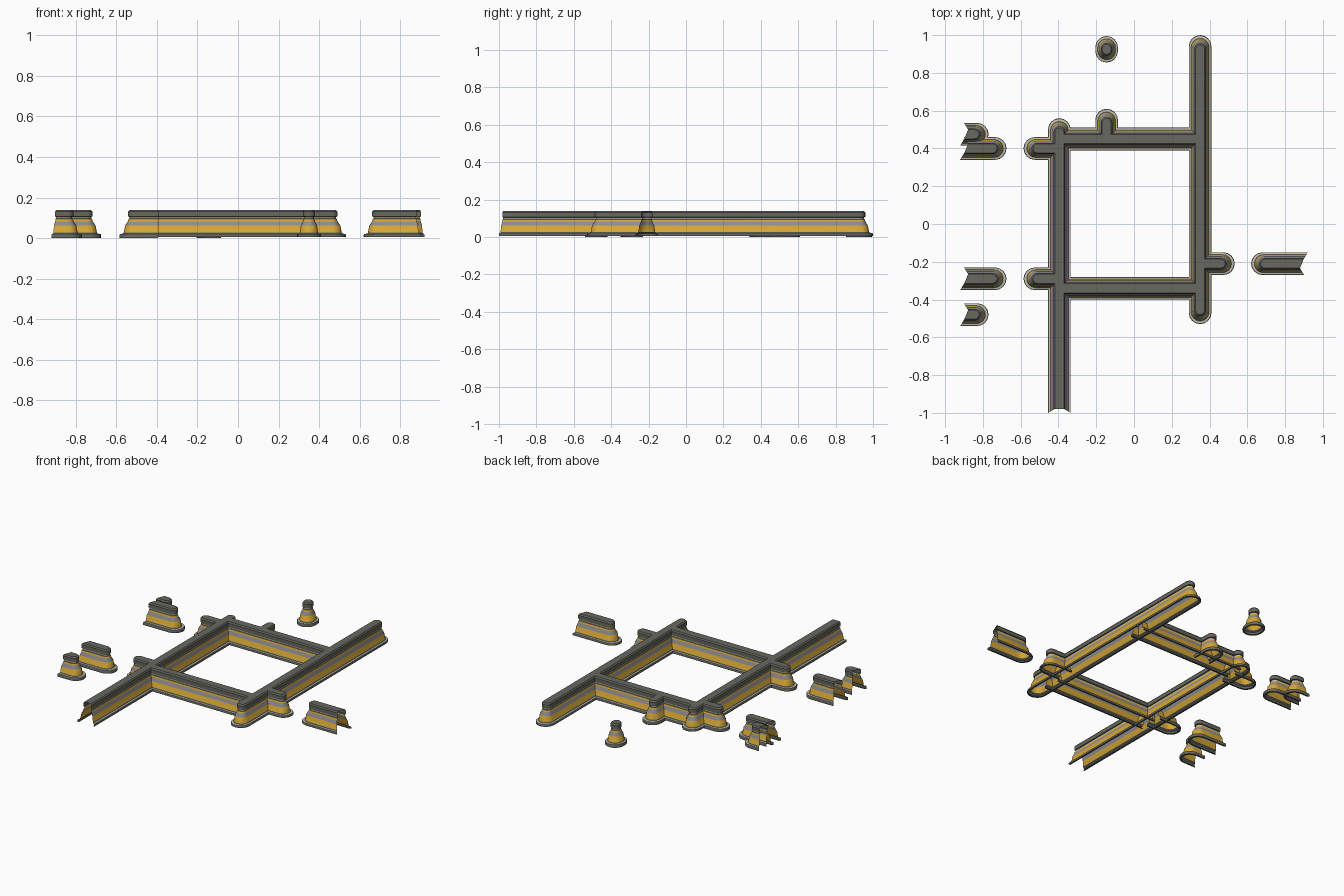
import bpy
import bmesh
from math import cos, pi, radians, sin
from mathutils import Vector

cube = bpy.data.objects.get("Cube")
if cube:
    bpy.data.objects.remove(cube, do_unlink=True)


def material(name, rgb):
    m = bpy.data.materials.new(name)
    m.use_nodes = True
    m.diffuse_color = (*rgb, 1)
    m.node_tree.nodes["Principled BSDF"].inputs["Base Color"].default_value = (*rgb, 1)
    return m


DARK, OCHRE, GREY, PALE = range(4)
MATERIALS = [
    material("dark stone", (0.135, 0.14, 0.115)),
    material("ochre plaster", (0.68, 0.39, 0.035)),
    material("grey plaster", (0.27, 0.27, 0.30)),
    material("pale trim", (0.55, 0.54, 0.48)),
]

# Wall section: half width, height, colour of the band that ends here
BASE = 0.06
SECTION = [
    (0.05, 0.0, DARK), (BASE, 0.0, DARK), (BASE, 0.015, DARK),
    (0.058, 0.020, DARK), (0.048, 0.022, PALE), (0.045, 0.027, DARK),
    (0.040, 0.062, OCHRE), (0.030, 0.083, GREY),
    (0.028, 0.094, OCHRE), (0.025, 0.096, DARK), (0.025, 0.102, PALE),
    (0.025, 0.105, DARK), (0.030, 0.107, DARK), (0.030, 0.13, DARK),
    (0.024, 0.138, DARK),
]
ARC_STEPS = 8


def end_points(half, length, style, taper, skew):
    """Outline of one end, from its right side to its left side."""
    inset = BASE - half
    if style == "join":
        return [(length, -half), (length, half)]
    if style == "cut":
        u = length - 0.6 * inset
        return [(u - skew, -half), (u, half)]
    centre = length - taper * inset - half
    angles = [pi * (i / ARC_STEPS - 0.5) for i in range(ARC_STEPS + 1)]
    return [(centre + half * cos(t), half * sin(t)) for t in angles]


def wall(name, start, end, first="cap", last="cap", lift=0.0, taper=1.4, skew=0.0):
    """Loft the section along a straight run; cut and join ends stay open."""
    a, b = Vector(start), Vector(end)
    mid, axis = (a + b) / 2, (b - a).normalized()
    side = Vector((-axis.y, axis.x))
    reach = (b - a).length / 2
    bm = bmesh.new()
    rings = []
    for half, z, _ in SECTION:
        front = end_points(half, reach, last, taper, skew)
        back = [(-u, -v) for u, v in end_points(half, reach, first, taper, 0)]
        ring = []
        for u, v in front + back:
            p = mid + axis * u + side * v
            ring.append(bm.verts.new((p.x, p.y, max(z, lift))))
        rings.append(ring)
    # Edges that span an open end carry no faces
    gaps = set()
    if last != "cap":
        gaps.add(0)
    if first != "cap":
        gaps.add(len(front))
    count = len(rings[0])
    for low, high, row in zip(rings, rings[1:], SECTION[1:]):
        for i in range(count):
            if i not in gaps:
                j = (i + 1) % count
                face = bm.faces.new((low[i], low[j], high[j], high[i]))
                face.material_index = row[2]
    bm.faces.new(rings[-1]).material_index = DARK
    for face in bm.faces:
        face.smooth = True
    mesh = bpy.data.meshes.new(name)
    bm.to_mesh(mesh)
    bm.free()
    mesh.set_sharp_from_angle(angle=radians(26))
    for m in MATERIALS:
        mesh.materials.append(m)
    bpy.context.collection.objects.link(bpy.data.objects.new(name, mesh))


# Main frame of four walls
LEFT, RIGHT, FRONT, BACK = 0.35, -0.395, -0.34, 0.45
LIFT = 0.006
wall("right_wall", (RIGHT, 0.56), (RIGHT, -1.0), last="cut", lift=LIFT)
wall("left_wall", (LEFT, -0.53), (LEFT, 1.0), lift=LIFT)
wall("front_wall", (RIGHT, FRONT), (LEFT, FRONT), "join", "join", lift=LIFT)
wall("back_wall", (RIGHT, BACK), (LEFT, BACK), "join", "join", lift=LIFT)

# Short stubs growing out of the frame
wall("right_back_stub", (RIGHT, 0.40), (-0.585, 0.40), "join")
wall("right_front_stub", (RIGHT, -0.29), (-0.585, -0.29), "join")
wall("left_stub", (LEFT, -0.21), (0.533, -0.21), "join", lift=LIFT)
wall("back_stub", (-0.145, BACK), (-0.145, 0.61), "join")

# Loose wall pieces, each with one broken end
for name, y, tip in (
    ("right_back_piece", 0.40, -0.675),
    ("right_back_small_piece", 0.475, -0.77),
    ("right_front_piece", -0.29, -0.675),
    ("right_front_small_piece", -0.48, -0.77),
):
    wall(name, (tip, y), (-0.92, y), last="cut", skew=0.02)
wall("left_piece", (0.62, -0.21), (0.92, -0.21), last="cut", lift=LIFT, skew=0.02)

# Free-standing post
wall("post", (-0.145, 0.855), (-0.145, 0.995), taper=1.2)
